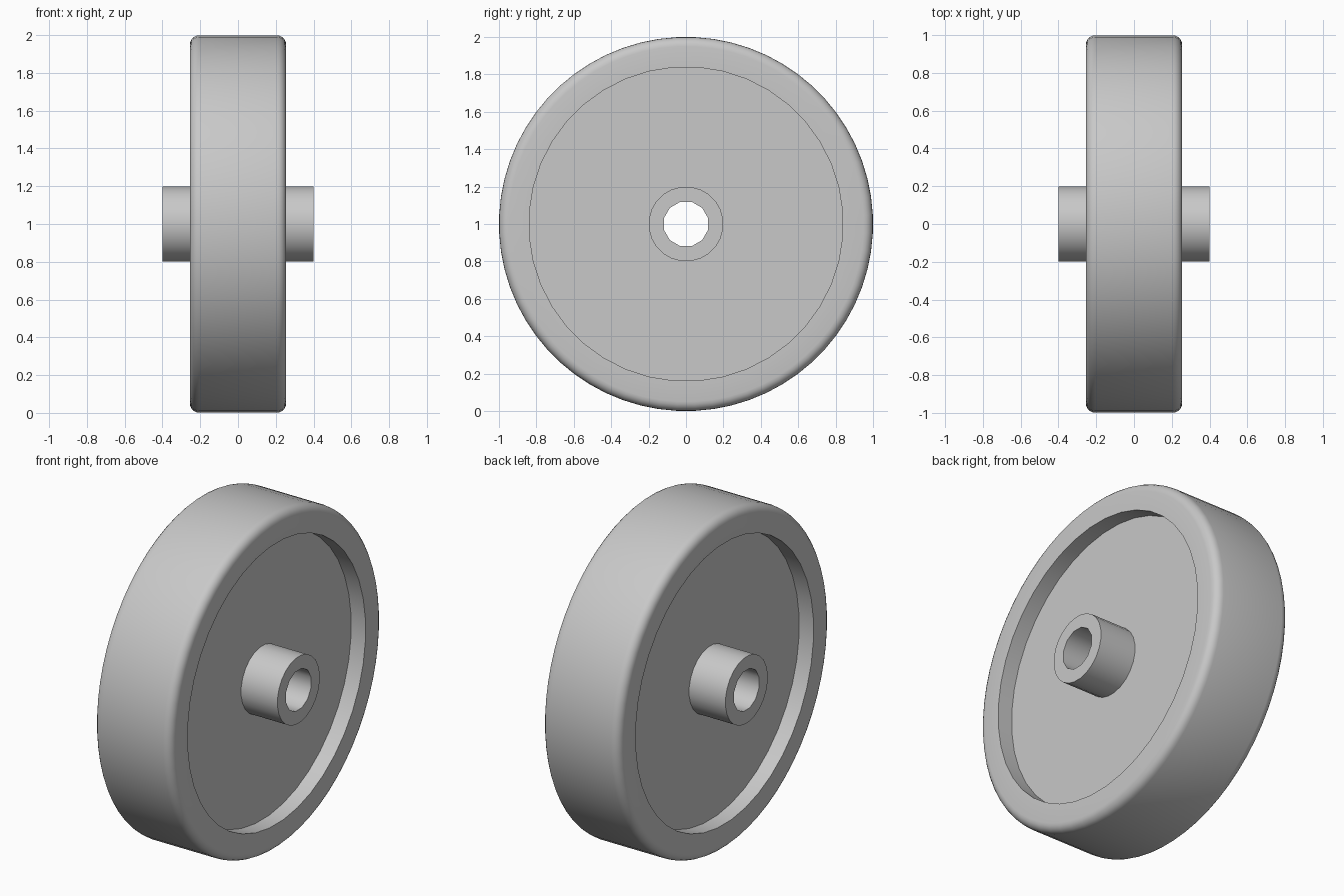
import bpy, bmesh, math

if "Cube" in bpy.data.objects:
    bpy.data.objects.remove(bpy.data.objects["Cube"], do_unlink=True)

grey = bpy.data.materials.new("light_grey")
grey.use_nodes = True
grey.diffuse_color = (0.58, 0.58, 0.58, 1)
grey.node_tree.nodes["Principled BSDF"].inputs["Base Color"].default_value = (0.58, 0.58, 0.58, 1)


def ring(bm, x, r, n):
    """Circle of n sides around the axle, flat side up."""
    verts = []
    for i in range(n):
        a = 2 * math.pi * (i + 0.5) / n
        verts.append(bm.verts.new((x, r * math.sin(a), 1 + r * math.cos(a))))
    for i in range(n):
        bm.edges.new((verts[i], verts[(i + 1) % n]))
    return verts


def ring_edges(bm, verts):
    return [bm.edges.get((v, verts[i - 1])) for i, v in enumerate(verts)]


def turned_part(name, half):
    """Closed turned solid from half a profile of (x, radius, sides), mirrored in x."""
    profile = half + [(-x, r, n) for x, r, n in reversed(half)]
    bm = bmesh.new()
    rings = [ring(bm, *p) for p in profile]
    for k, b in enumerate(rings):
        a = rings[k - 1]
        if len(a) == len(b):
            for i in range(len(a)):
                bm.faces.new((a[i - 1], a[i], b[i], b[i - 1]))
        else:  # flat annulus between circles of different side counts
            bmesh.ops.triangle_fill(bm, use_beauty=True,
                                    edges=ring_edges(bm, a) + ring_edges(bm, b))
    bmesh.ops.recalc_face_normals(bm, faces=bm.faces)
    mesh = bpy.data.meshes.new(name)
    bm.to_mesh(mesh)
    bm.free()
    mesh.materials.append(grey)
    obj = bpy.data.objects.new(name, mesh)
    bpy.context.collection.objects.link(obj)
    bpy.ops.object.select_all(action='DESELECT')
    obj.select_set(True)
    bpy.context.view_layer.objects.active = obj
    bpy.ops.object.shade_smooth_by_angle(angle=math.radians(35))


# Wheel: recessed web, raised rim and rounded tread edges
WIDTH, ROUND, STEPS = 0.255, 0.05, 5
edge = []
for s in range(STEPS + 1):
    a = math.pi / 2 * s / STEPS
    edge.append((WIDTH - ROUND + ROUND * math.cos(a), 1 - ROUND + ROUND * math.sin(a), 64))
turned_part("wheel", [(0.16, 0.195, 24), (0.16, 0.84, 40), (WIDTH, 0.84, 40)] + edge)

# Hub: tube through the wheel with an open axle bore
turned_part("hub", [(0.4, 0.122, 12), (0.4, 0.2, 24)])
